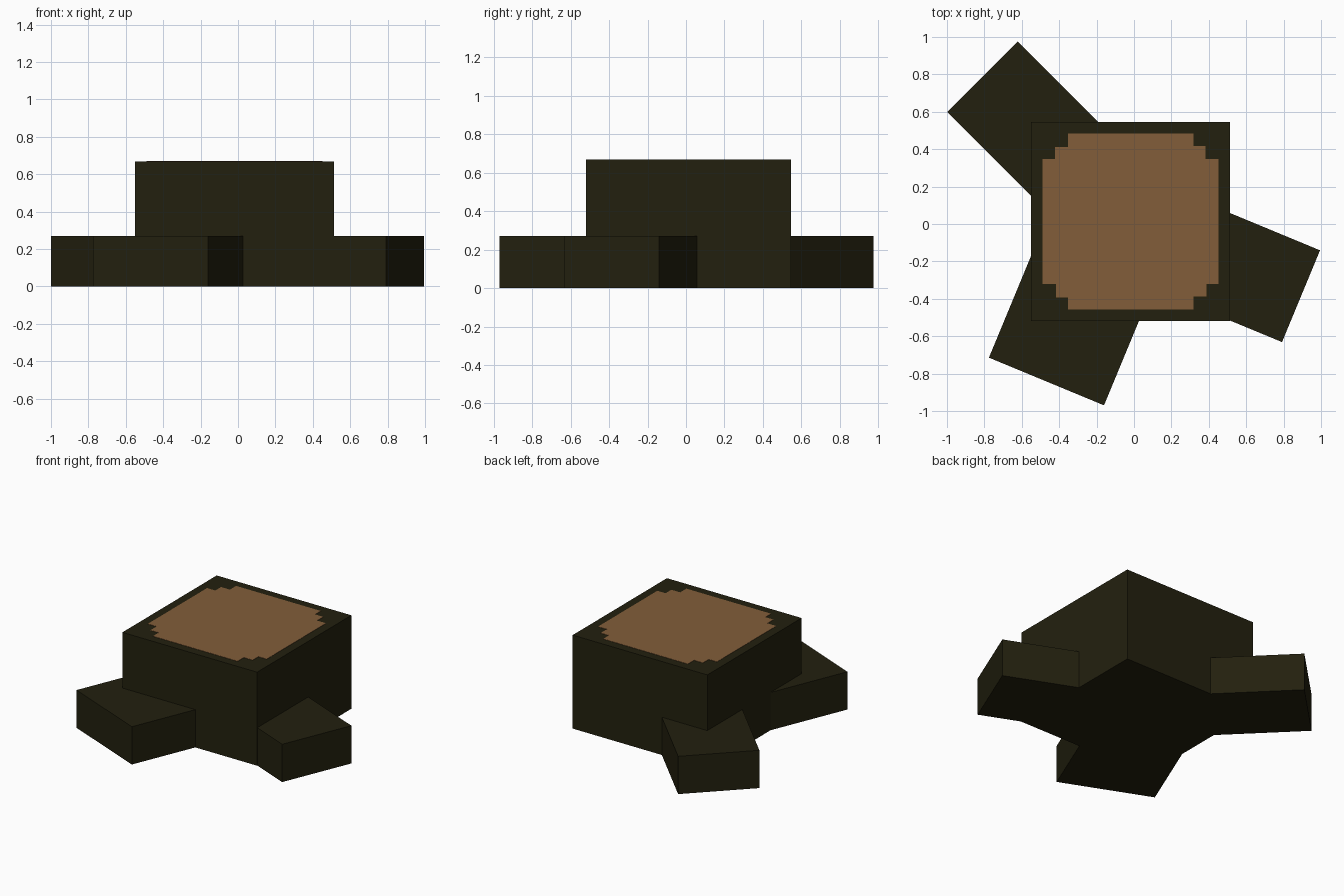
import bpy
import bmesh
import math
from mathutils import Vector

if "Cube" in bpy.data.objects:
    bpy.data.objects.remove(bpy.data.objects["Cube"], do_unlink=True)


def make_material(name, rgb):
    mat = bpy.data.materials.new(name)
    mat.use_nodes = True
    colour = (*rgb, 1.0)
    mat.diffuse_color = colour
    bsdf = next(n for n in mat.node_tree.nodes if n.type == 'BSDF_PRINCIPLED')
    bsdf.inputs["Base Color"].default_value = colour
    bsdf.inputs["Roughness"].default_value = 0.9
    return mat


bark = make_material("dark bark", (0.0165, 0.0146, 0.0045))
wood = make_material("cut wood", (0.223, 0.110, 0.042))


def prism(name, outline, z0, z1, mat):
    """Extrude a counter-clockwise outline from z0 up to z1."""
    bm = bmesh.new()
    base = bm.faces.new([bm.verts.new((x, y, z0)) for x, y in outline])
    top = bmesh.ops.extrude_face_region(bm, geom=[base], use_keep_orig=True)
    verts = [v for v in top["geom"] if isinstance(v, bmesh.types.BMVert)]
    bmesh.ops.translate(bm, verts=verts, vec=(0, 0, z1 - z0))
    bmesh.ops.recalc_face_normals(bm, faces=bm.faces)
    mesh = bpy.data.meshes.new(name)
    bm.to_mesh(mesh)
    bm.free()
    mesh.materials.append(mat)
    obj = bpy.data.objects.new(name, mesh)
    bpy.context.collection.objects.link(obj)
    return obj


def root(name, end, angle, width, length):
    """Square root whose outer end is centred on end, reaching into the trunk."""
    out = Vector((math.cos(angle), math.sin(angle)))
    side = Vector((-out.y, out.x)) * width / 2
    end = Vector(end)
    inner = end - out * length
    prism(name, [inner - side, end - side, end + side, inner + side], 0, 0.27, bark)


# Trunk block
cx, cy, half, top = -0.018, 0.013, 0.532, 0.668
prism("trunk", [(cx + sx * half, cy + sy * half)
                for sx, sy in ((-1, -1), (1, -1), (1, 1), (-1, 1))], 0, top, bark)

# Cut surface: a square with stepped corners, one corner turned four times
corner = [(0.47, 0.335), (0.40, 0.335), (0.40, 0.405), (0.335, 0.405), (0.335, 0.47)]
outline = []
for turn in range(4):
    for x, y in corner:
        for _ in range(turn):
            x, y = -y, x
        outline.append((cx + x, cy + y))
prism("cut_surface", outline, top - 0.002, top + 0.002, wood)

# Three spreading roots
root("back_right_root", (-0.81, 0.787), math.radians(135), 0.534, 0.8)
root("front_root", (-0.468, -0.842), math.radians(-112.5), 0.666, 0.8)
root("left_root", (0.893, -0.386), math.radians(-22.5), 0.531, 0.7)
